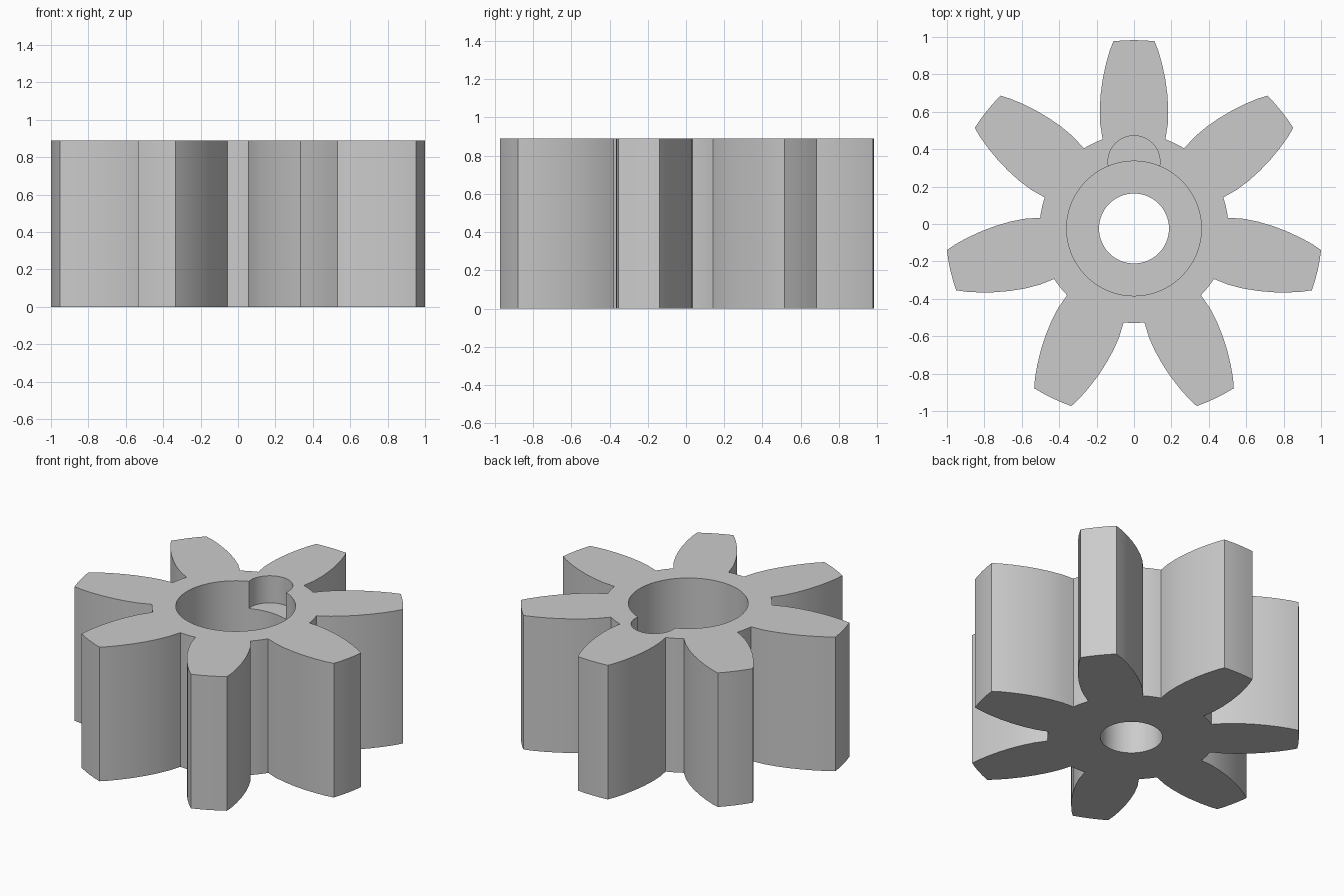
import bpy
import bmesh
from math import sin, cos, pi, radians
from mathutils import Matrix, Vector

TEETH = 7
HEIGHT = 0.89
CENTRE_Y = -0.024
ROOT_R, TIP_R = 0.505, 1.007
ROOT_ANGLE, TIP_ANGLE = radians(19.4), radians(6.28)
BORE_R, RECESS_R, NOTCH_R = 0.187, 0.36, 0.139
RECESS_DEPTH, NOTCH_DEPTH = 0.5, 0.18

# Half-width of a tooth at increasing distance from the hub
FLANK = [(0.181, 0.56), (0.183, 0.64), (0.178, 0.72),
         (0.167, 0.80), (0.150, 0.88), (0.130, 0.95)]

cube = bpy.data.objects.get("Cube")
if cube:
    bpy.data.objects.remove(cube, do_unlink=True)

steel = bpy.data.materials.new("grey steel")
steel.use_nodes = True
colour = (0.6, 0.6, 0.6, 1.0)
steel.diffuse_color = colour
steel.node_tree.nodes["Principled BSDF"].inputs["Base Color"].default_value = colour


def arc(radius, start, end, steps=5):
    """Points on an arc, measured clockwise from +y."""
    angles = [start + (end - start) * i / (steps - 1) for i in range(steps)]
    return [(radius * sin(a), radius * cos(a)) for a in angles]


def circle(radius, segments=96):
    return arc(radius, 0, 2 * pi, segments + 1)[:-1]


def prism(name, outline, z0, z1, y=0.0):
    """Extrude a flat outline between two heights."""
    bm = bmesh.new()
    face = bm.faces.new([bm.verts.new((px, py + y, z0)) for px, py in outline])
    ring = bmesh.ops.extrude_face_region(bm, geom=[face])["geom"]
    bmesh.ops.translate(bm, vec=(0, 0, z1 - z0),
                        verts=[v for v in ring if isinstance(v, bmesh.types.BMVert)])
    bmesh.ops.recalc_face_normals(bm, faces=bm.faces)
    mesh = bpy.data.meshes.new(name)
    bm.to_mesh(mesh)
    bm.free()
    mesh.materials.append(steel)
    obj = bpy.data.objects.new(name, mesh)
    bpy.context.collection.objects.link(obj)
    return obj


# One tooth and the root arc after it, repeated around the hub
pitch = 2 * pi / TEETH
tooth = [(-x, y) for x, y in FLANK] + arc(TIP_R, -TIP_ANGLE, TIP_ANGLE)
tooth += FLANK[::-1] + arc(ROOT_R, ROOT_ANGLE, pitch - ROOT_ANGLE)
outline = []
for i in range(TEETH):
    turn = Matrix.Rotation(-i * pitch, 2)
    outline += [tuple(turn @ Vector(p)) for p in tooth]
gear = prism("pinion_gear", outline, 0, HEIGHT, CENTRE_Y)

# Through bore, wide recess and shallow round notch on the recess rim
cutters = [
    prism("bore_cutter", circle(BORE_R), -0.2, HEIGHT + 0.2, CENTRE_Y),
    prism("recess_cutter", circle(RECESS_R), HEIGHT - RECESS_DEPTH, HEIGHT + 0.3, CENTRE_Y),
    prism("notch_cutter", circle(NOTCH_R, 64), HEIGHT - NOTCH_DEPTH, HEIGHT + 0.4,
          CENTRE_Y + RECESS_R - 0.003),
]
bpy.ops.object.select_all(action="DESELECT")
bpy.context.view_layer.objects.active = gear
gear.select_set(True)
for cutter in cutters:
    cutter.hide_render = True
    cut = gear.modifiers.new(cutter.name, "BOOLEAN")
    cut.operation = "DIFFERENCE"
    cut.solver = "EXACT"
    cut.object = cutter
    bpy.ops.object.modifier_apply(modifier=cut.name)
for cutter in cutters:
    bpy.data.objects.remove(cutter, do_unlink=True)

bpy.ops.object.shade_smooth_by_angle(angle=radians(25))
